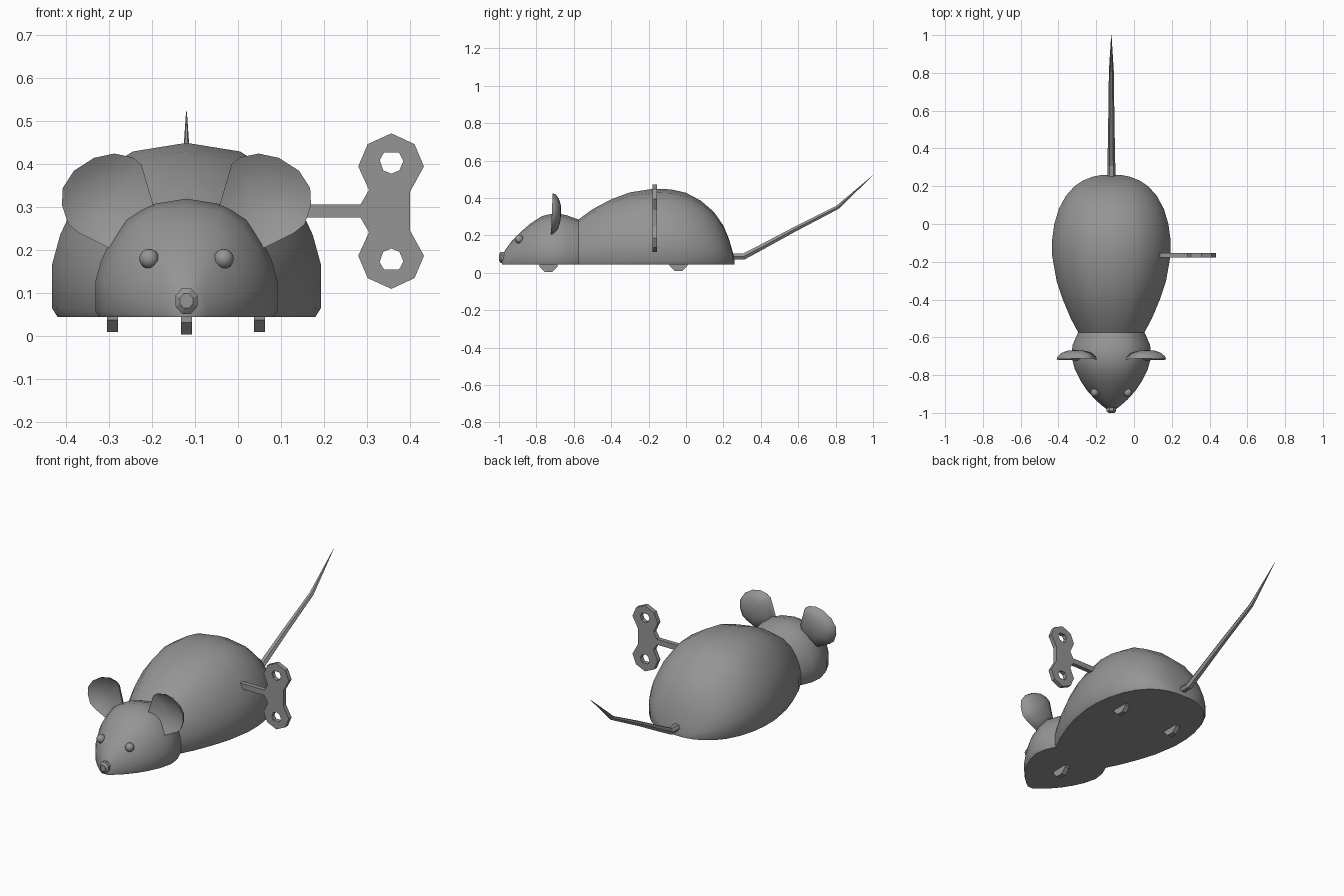
import bpy, bmesh, math
from mathutils import Vector

if "Cube" in bpy.data.objects:
    bpy.data.objects.remove(bpy.data.objects["Cube"])

CX = -0.12          # centre line of the mouse
BASE = 0.045        # underside height
grey = bpy.data.materials.new("toy grey")
grey.diffuse_color = (0.3, 0.3, 0.3, 1)
grey.use_nodes = True
grey.node_tree.nodes["Principled BSDF"].inputs["Base Color"].default_value = grey.diffuse_color


def finish(name, bm, angle=35):
    bmesh.ops.recalc_face_normals(bm, faces=bm.faces[:])
    me = bpy.data.meshes.new(name)
    bm.to_mesh(me)
    bm.free()
    ob = bpy.data.objects.new(name, me)
    bpy.context.collection.objects.link(ob)
    me.materials.append(grey)
    if angle:
        bpy.ops.object.select_all(action='DESELECT')
        ob.select_set(True)
        bpy.context.view_layer.objects.active = ob
        bpy.ops.object.shade_smooth_by_angle(angle=math.radians(angle))
    return ob


def loft(name, rings, angle=35):
    """Skin closed rings of points and cap both ends."""
    bm = bmesh.new()
    loops = [[bm.verts.new(p) for p in ring] for ring in rings]
    n = len(loops[0])
    for a, b in zip(loops, loops[1:]):
        for i in range(n):
            j = (i + 1) % n
            bm.faces.new((a[i], a[j], b[j], b[i]))
    bm.faces.new(loops[0])
    bm.faces.new(loops[-1][::-1])
    return finish(name, bm, angle)


# Domed half section: (fraction of half width, fraction of height)
SECTION = [(1, 0.05), (1, 0.3), (0.94, 0.47), (0.85, 0.62), (0.66, 0.82), (0.40, 0.95)]


def shell(name, stations):
    """Flat-bottomed shell from (y, half width, top height) stations."""
    rings = []
    for y, w, top in stations:
        h = top - BASE
        half = [(w * 0.96, BASE)] + [(w * a, BASE + h * b) for a, b in SECTION]
        ring = [(CX + x, y, z) for x, z in half] + [(CX, y, top)]
        ring += [(CX - x, y, z) for x, z in reversed(half)]
        rings.append(ring)
    return loft(name, rings, 40)


shell("body", [(-0.575, 0.175, 0.285), (-0.5, 0.215, 0.34), (-0.4, 0.257, 0.393),
               (-0.3, 0.29, 0.43), (-0.17, 0.313, 0.45), (-0.08, 0.313, 0.446),
               (0.0, 0.302, 0.428), (0.08, 0.278, 0.385), (0.15, 0.24, 0.325),
               (0.2, 0.195, 0.252), (0.23, 0.15, 0.18), (0.25, 0.1, 0.11), (0.26, 0.05, 0.065)])
shell("head", [(-0.985, 0.018, 0.085), (-0.965, 0.045, 0.125), (-0.93, 0.085, 0.172),
               (-0.88, 0.13, 0.222), (-0.83, 0.163, 0.265), (-0.77, 0.193, 0.303),
               (-0.7, 0.212, 0.32), (-0.64, 0.205, 0.308), (-0.574, 0.176, 0.285)])

# Nose: small faceted barrel
loft("nose", [[(CX + r * math.cos(t), y, 0.082 + 1.15 * r * math.sin(t))
               for t in [math.pi / 8 + k * math.pi / 4 for k in range(8)]]
              for y, r in [(-1.0, 0.016), (-0.99, 0.028), (-0.965, 0.028), (-0.95, 0.018)]], 25)

# Ear outline as (distance from centre line, height)
EAR = [(0.07, 0.28), (0.105, 0.40), (0.125, 0.416), (0.168, 0.425), (0.215, 0.415),
       (0.262, 0.385), (0.288, 0.345), (0.29, 0.305), (0.275, 0.26), (0.25, 0.24), (0.18, 0.205)]
for side, label in ((-1, "left"), (1, "right")):
    # Eye
    bm = bmesh.new()
    bmesh.ops.create_uvsphere(bm, u_segments=12, v_segments=8, radius=0.023)
    bmesh.ops.translate(bm, verts=bm.verts, vec=(CX + side * 0.087, -0.892, 0.18))
    finish("eye_" + label, bm)

    # Cupped ear: hollow front and bulging back
    mx, mz = 0.19, 0.315
    rings = []
    for s, dy in [(0.1, 0.03), (0.5, 0.024), (0.8, 0.012), (1, 0), (0.95, 0.016), (0.75, 0.034),
                  (0.45, 0.046), (0.1, 0.05)]:
        rings.append([(CX + side * (mx + (x - mx) * s), -0.718 + dy + 0.04 * (z - 0.3) * s,
                       mz + (z - mz) * s) for x, z in EAR])
    loft("ear_" + label, rings, 50)

# Wheels: thin octagonal discs, one in front and two behind
for name, x, y, z in [("front_wheel", CX, -0.735, 0.052), ("rear_wheel_left", -0.292, -0.04, 0.057),
                      ("rear_wheel_right", 0.05, -0.04, 0.057)]:
    loft(name, [[(x + dx, y + 0.052 * math.cos(t), z + 0.052 * math.sin(t))
                 for t in [math.pi / 8 + k * math.pi / 4 for k in range(8)]]
                for dx in (-0.013, 0.013)], 0)

# Tail: tapering bent rod
TAIL = [(0.22, 0.087, 0.021), (0.31, 0.088, 0.021), (0.40, 0.135, 0.019), (0.58, 0.232, 0.016),
        (0.81, 0.35, 0.013), (1.0, 0.522, 0.001)]
rings = []
for i, (y, z, r) in enumerate(TAIL):
    a, b = TAIL[max(i - 1, 0)], TAIL[min(i + 1, len(TAIL) - 1)]
    d = Vector((0, b[0] - a[0], b[1] - a[1])).normalized()
    up = Vector((0, -d.z, d.y)) if i < len(TAIL) - 1 else Vector((0, 0, 1))
    rings.append([Vector((CX + r * math.cos(t), y, z)) + up * (r * 0.9 * math.sin(t))
                  for t in [k * math.pi / 3 for k in range(6)]])
loft("tail", rings, 0)

# Wind-up key: flat plate with two holes and a shaft
MID = 0.291
top = [(0.10, 0.306), (0.285, 0.306), (0.305, 0.34), (0.28, 0.395), (0.302, 0.447), (0.357, 0.472),
       (0.411, 0.447), (0.433, 0.395), (0.40, 0.335)]
hole = [(0.33, 0.41), (0.34, 0.427), (0.375, 0.427), (0.385, 0.408), (0.376, 0.386),
        (0.357, 0.378), (0.338, 0.386)]


def flip(pts):
    return [(x, 2 * MID - z) for x, z in reversed(pts)]


bm = bmesh.new()
edges = []
for loop in (top + flip(top), hole, flip(hole)):
    vs = [bm.verts.new((x, -0.178, z)) for x, z in loop]
    edges += [bm.edges.new((vs[i - 1], vs[i])) for i in range(len(vs))]
bmesh.ops.triangle_fill(bm, edges=edges, use_beauty=True, normal=(0, -1, 0))
ext = bmesh.ops.extrude_face_region(bm, geom=bm.faces[:], use_keep_orig=True)
bmesh.ops.translate(bm, vec=(0, 0.024, 0),
                    verts=[g for g in ext["geom"] if isinstance(g, bmesh.types.BMVert)])
finish("wind_up_key", bm, 0)
